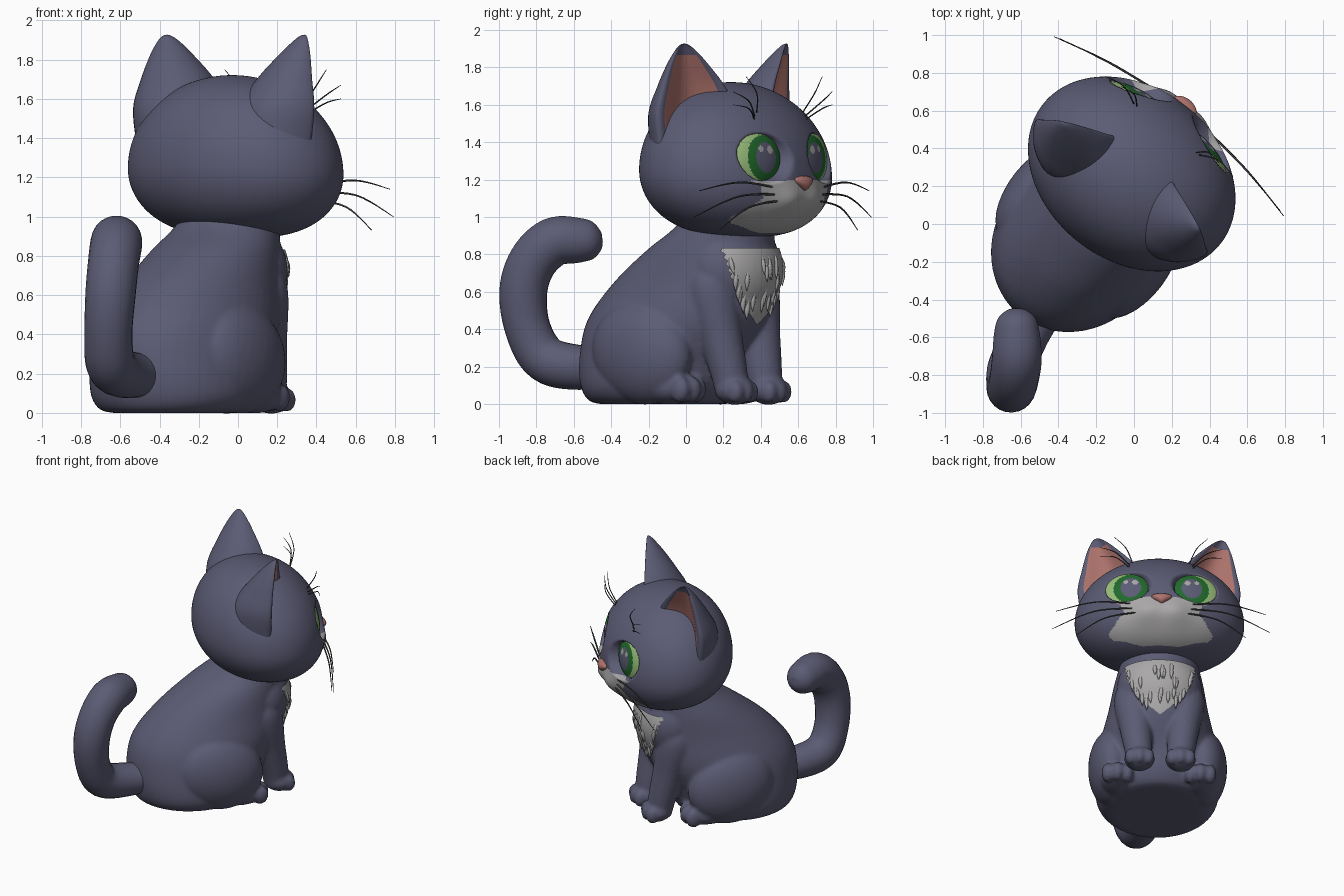
import bpy, bmesh, math, random
from mathutils import Matrix, Vector
from mathutils.bvhtree import BVHTree

if "Cube" in bpy.data.objects:
    bpy.data.objects.remove(bpy.data.objects["Cube"])

random.seed(4)
# The cat is built facing +y, then turned and placed by POSE
POSE = Matrix.Translation((-0.012, 0.265, 0)) @ Matrix.Rotation(math.radians(-38), 4, 'Z')


def material(name, rgb):
    m = bpy.data.materials.new(name)
    m.diffuse_color = (*rgb, 1)
    m.use_nodes = True
    m.node_tree.nodes["Principled BSDF"].inputs["Base Color"].default_value = m.diffuse_color
    return m


FUR = material("blue grey fur", (0.105, 0.105, 0.175))
PALE = material("pale grey fur", (0.40, 0.39, 0.39))
PINK = material("pink skin", (0.42, 0.17, 0.15))
LIME = material("light green eye", (0.32, 0.52, 0.20))
GREEN = material("dark green iris", (0.015, 0.14, 0.025))
DARK = material("dark whisker", (0.05, 0.05, 0.055))


def finish(name, bm, mats, rule=None, pose=True):
    bmesh.ops.recalc_face_normals(bm, faces=bm.faces)
    for f in bm.faces:
        f.smooth = True
        if rule:
            f.material_index = rule(f.calc_center_median())
    if pose:
        bm.transform(POSE)
    me = bpy.data.meshes.new(name)
    bm.to_mesh(me)
    bm.free()
    for m in mats:
        me.materials.append(m)
    ob = bpy.data.objects.new(name, me)
    bpy.context.collection.objects.link(ob)
    return ob


def spline(pts, n):
    """Smooth curve through tuples of any length, n steps per span."""
    p = [pts[0]] + list(pts) + [pts[-1]]
    out = []
    for i in range(1, len(p) - 2):
        for k in range(n):
            t = k / n
            out.append([0.5 * (2 * b + (c - a) * t + (2 * a - 5 * b + 4 * c - d) * t * t
                               + (3 * b - a - 3 * c + d) * t ** 3)
                        for a, b, c, d in zip(p[i - 1], p[i], p[i + 1], p[i + 2])])
    return out + [list(pts[-1])]


def loft(rings, bm=None):
    bm = bm or bmesh.new()
    vs = [[bm.verts.new(c) for c in r] for r in rings]
    n = len(vs[0])
    for a, b in zip(vs, vs[1:]):
        for i in range(n):
            j = (i + 1) % n
            bm.faces.new((a[i], a[j], b[j], b[i]))
    bm.faces.new(vs[0][::-1])
    bm.faces.new(vs[-1])
    return bm


def tube(pts, sides=20, n=6, bm=None):
    """Tube through (x, y, z, radius) points, without twist."""
    path = spline(pts, n)
    rings, side = [], None
    for i, p in enumerate(path):
        a, b = path[max(i - 1, 0)], path[min(i + 1, len(path) - 1)]
        d = (Vector(b[:3]) - Vector(a[:3])).normalized()
        side = side or d.orthogonal()
        side = (side - d * side.dot(d)).normalized()
        up, r = d.cross(side), max(p[3], 0.0005)
        rings.append([Vector(p[:3]) + r * (side * math.cos(t) + up * math.sin(t))
                      for t in (math.tau * k / sides for k in range(sides))])
    return loft(rings, bm)


def ball(bm, loc, rad, rot=0, u=32, v=20):
    m = Matrix.Translation(loc) @ Matrix.Rotation(rot, 4, 'X') @ Matrix.Diagonal((*rad, 1))
    return bmesh.ops.create_uvsphere(bm, u_segments=u, v_segments=v, radius=1, matrix=m)


def bump(p, c, w):
    return math.exp(-sum(((a - b) / s) ** 2 for a, b, s in zip(p, c, w)))


def disc(c, x, z, rx, rz):
    """Distance from an ellipse centre seen from the front; 1 on its edge."""
    return math.hypot((abs(c.x) - x) / rx, (c.z - z) / rz)


# Body: stacked ovals (z, centre y, half width, half depth)
oval = [(0.0, -.50, .30, .34), (.02, -.50, .38, .40), (.10, -.49, .43, .45), (.25, -.465, .43, .49),
        (.45, -.385, .41, .53), (.65, -.28, .355, .47), (.82, -.17, .315, .36), (.95, -.07, .27, .26),
        (1.1, 0, .22, .2)]
body = loft([[(a * math.cos(t), c + b * math.sin(t), z)
              for t in (math.tau * k / 48 for k in range(48))] for z, c, a, b in spline(oval, 5)])
# Chest
ball(body, (0, -.015, .72), (.3, .23, .28))
for sg in (1, -1):
    # Front leg and paw
    tube([(sg * .17, -.06, .80, .06), (sg * .18, -.03, .64, .14), (sg * .165, .03, .36, .115),
          (sg * .15, .075, .16, .098), (sg * .145, .09, .04, .085)], bm=body)
    ball(body, (sg * .145, .11, .076), (.108, .105, .08))
    for k in (-1, 0, 1):
        ball(body, (sg * .145 + k * .064, .175 - .015 * k * k, .066), (.04, .05, .06), 0, 20, 14)
    # Haunch, hind paw and toes
    ball(body, (sg * .325, -.38, .275), (.165, .315, .275), math.radians(-15))
    ball(body, (sg * .292, -.22, .086), (.118, .2, .088))
    for k in (-1, 0, 1):
        ball(body, (sg * .292 + k * .07, -.075 - .02 * k * k, .078), (.044, .06, .07), 0, 20, 14)
body = finish("body_and_legs", body, [FUR], pose=False)
body.matrix_world = POSE
# Blend the body parts into one skin
blend = body.modifiers.new("blend", 'REMESH')
blend.mode, blend.voxel_size, blend.use_smooth_shade = 'VOXEL', .014, True
soften = body.modifiers.new("soften", 'SMOOTH')
soften.factor, soften.iterations = .5, 4

# Tail
tail = tube([(-.42, -.38, .2, .10), (-.56, -.57, .195, .12), (-.645, -.75, .24, .126), (-.66, -.845, .4, .122),
             (-.65, -.87, .6, .128), (-.635, -.82, .76, .13), (-.62, -.71, .865, .132), (-.62, -.58, .875, .122),
             (-.62, -.50, .87, .1), (-.62, -.455, .868, .05), (-.62, -.445, .868, .0)], 24)
finish("tail", tail, [FUR], pose=False)

# Head: a ball with full cheeks, raised muzzle pads, cut eye sockets and a low chin
head = bmesh.new()
ball(head, (0, 0, 0), (1, 1, 1), 0, 224, 144)
for v in head.verts:
    x, y, z = v.co
    full = max(1 - z * z, 1e-4) ** -.13 if z < 0 else 1
    p = Vector((.598 * x * full, .458 * y * full, 1.23 + z * (.49 if z > 0 else .335)))
    p.z -= .07 * p.y
    if y > 0:
        s = max(0, min(1, (1.1 - disc(p, .235, 1.315, .15, .125)) / .3))
        p.y -= .12 * s * s * (3 - 2 * s)
        for sg in (-1, 1):
            p.y += .035 * bump(p, (sg * .10, .43, 1.08), (.10, .3, .08))
    v.co = p


def head_rule(c):
    """Pale muzzle: wide low on the cheeks, with wings under the eyes."""
    if c.y < .05 or c.z > 1.195 or c.z < .915:
        return 0
    wide = .27 + .09 * bump((c.z,), (1.0,), (.06,)) + .07 * bump((c.z,), (1.2,), (.04,))
    wide *= min(1, (c.z - .905) / .06) ** .5
    return 1 if abs(c.x) < wide + .006 * math.sin(c.z * 90) else 0


finish("head", head, [FUR, PALE], head_rule)

# Nose: rounded triangle
nose = bmesh.new()
ball(nose, (0, 0, 0), (.085, .04, .04))
for v in nose.verts:
    v.co.x *= .72 + v.co.z * 13
    v.co += Vector((0, .458, 1.18))
finish("nose", nose, [PINK])

# Ears: crescent sections (z, centre x, half width, back depth)
ear_rows = [(1.36, .32, .25, .29), (1.55, .345, .25, .27), (1.70, .372, .19, .185), (1.82, .41, .115, .105),
            (1.89, .432, .06, .05), (1.92, .443, .025, .022), (1.927, .445, .002, .002)]
yaw = math.radians(25)
for sg, side in ((1, "right"), (-1, "left")):
    rings = []
    for z, cx, w, d in spline(ear_rows, 5):
        ring = []
        for k in range(48):
            c, s = math.cos(math.tau * k / 48), math.sin(math.tau * k / 48)
            u = w * c
            n = d * s if s <= 0 else .7 * d * (.5 * s * c * c - .4 * s ** 3)
            ring.append((sg * (cx + u * math.cos(yaw) + n * math.sin(yaw)),
                         -u * math.sin(yaw) + n * math.cos(yaw), z))
        rings.append(ring)
    ear = loft(rings)
    ear.faces.ensure_lookup_table()
    for i, f in enumerate(ear.faces):
        if 5 <= i % 48 < 18 and i // 48 < 18:
            f.material_index = 1
    finish(side + "_ear", ear, [FUR, PINK])


# Eyes: flattened balls set in the sockets, with iris, pupil and glints
def eye_rule(c):
    if disc(c, .185, 1.36, .022, .022) < 1 or disc(c, .25, 1.365, .017, .017) < 1:
        return 3
    if disc(c, .215, 1.318, .072, .082) < 1:
        return 2
    return 1 if disc(c, .215, 1.315, .122, .122) < 1 else 0


for sg, side in ((1, "right"), (-1, "left")):
    eye = bmesh.new()
    ball(eye, (0, 0, 0), (1, 1, 1), 0, 144, 72)
    aim = (Matrix.Translation((sg * .235, .285, 1.315)) @ Matrix.Rotation(sg * math.radians(-13), 4, 'Z')
           @ Matrix.Rotation(math.radians(-84), 4, 'X'))
    eye.transform(aim @ Matrix.Diagonal((.2, .18, .092, 1)))
    finish(side + "_eye", eye, [LIME, GREEN, FUR, PALE], eye_rule)

# Whiskers and brow hairs: root, middle, tip
hairs = [((.15, .43, 1.15), (.46, .39, 1.185), (.74, .33, 1.14)),
         ((.15, .43, 1.12), (.47, .39, 1.11), (.77, .32, 1.0)),
         ((.14, .43, 1.09), (.40, .40, 1.05), (.60, .36, .93)),
         ((.20, .30, 1.56), (.25, .34, 1.66), (.33, .33, 1.75)),
         ((.22, .30, 1.54), (.32, .34, 1.62), (.43, .32, 1.67)),
         ((.22, .30, 1.52), (.32, .34, 1.58), (.43, .32, 1.60))]
for sg, side in ((1, "right"), (-1, "left")):
    for i, hair in enumerate(hairs):
        thick = (.006, .005, .002) if i < 3 else (.004, .0035, .0015)
        pts = [(sg * x, y, z, r) for (x, y, z), r in zip(hair, thick)]
        kind = "_whisker_" if i < 3 else "_brow_hair_"
        finish(side + kind + str(i % 3 + 1), tube(pts, 6), [DARK])

# Chest fur: shield patch laid on the blended chest, with hanging locks
tree = BVHTree.FromObject(body, bpy.context.evaluated_depsgraph_get())


def on_chest(x, z, lift):
    hit = tree.ray_cast(Vector((x, 2, z)), Vector((0, -1, 0)))
    return hit[0] + hit[1].normalized() * lift * (1 if hit[1].y > 0 else -1)


def half_width(t):
    return .23 * (1 - t ** 2.4) + .004


bib = bmesh.new()
rows = [[bib.verts.new(on_chest(half_width(t) * (k / 12 - 1) * (1 + .05 * (i % 2)), .83 - .40 * t, .01))
         for k in range(25)] for i, t in enumerate(j / 24 for j in range(25))]
for a, b in zip(rows, rows[1:]):
    for k in range(24):
        bib.faces.new((a[k], a[k + 1], b[k + 1], b[k]))
finish("chest_bib", bib, [PALE])
for i in range(30):
    t = random.uniform(.15, .8)
    x = half_width(t) * (random.uniform(-.8, .8) if i % 2 else random.choice((-.95, .95)))
    z = .83 - .40 * t
    top, mid, tip = on_chest(x, z + .06, 0), on_chest(x, z, .006), on_chest(x * .95, z - .055, .018)
    finish("chest_lock_" + str(i + 1), tube([(*top, .004), (*mid, .015), (*tip, .001)], 8, 4), [PALE])
